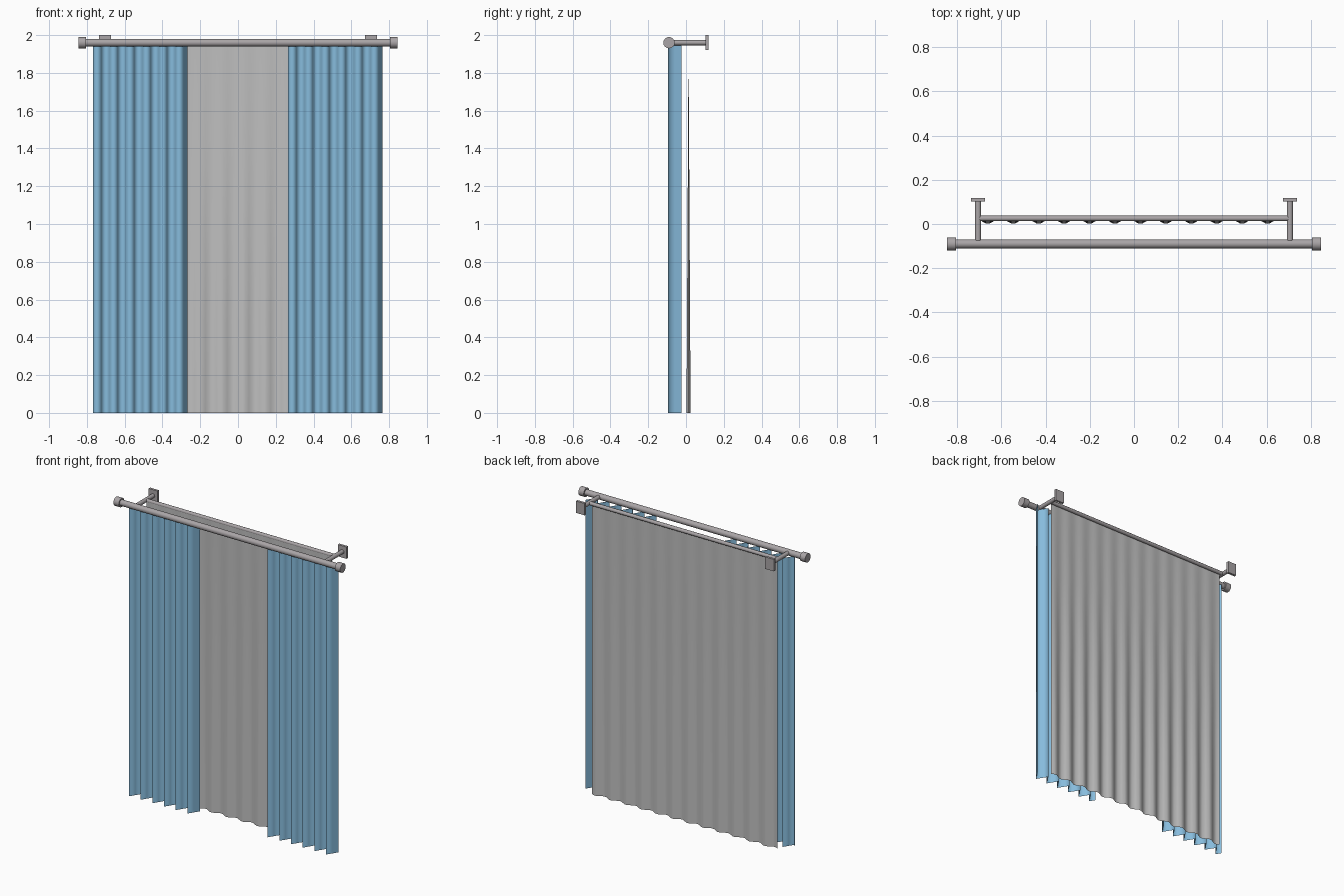
import bpy, math
from mathutils import Vector

if "Cube" in bpy.data.objects:
    bpy.data.objects.remove(bpy.data.objects["Cube"])


def mat(name, rgb):
    m = bpy.data.materials.new(name)
    m.diffuse_color = (*rgb, 1)
    m.use_nodes = True
    m.node_tree.nodes["Principled BSDF"].inputs["Base Color"].default_value = m.diffuse_color
    return m


BLUE = mat("blue_cloth", (0.24, 0.50, 0.72))
SHEER = mat("grey_sheer", (0.52, 0.52, 0.52))
METAL = mat("grey_metal", (0.40, 0.375, 0.385))
ROD_Z = 1.96


def smooth(ob, angle):
    bpy.ops.object.select_all(action='DESELECT')
    ob.select_set(True)
    bpy.context.view_layer.objects.active = ob
    bpy.ops.object.shade_smooth_by_angle(angle=math.radians(angle))


def bar(name, a, b, r, sides=16):
    a, b = Vector(a), Vector(b)
    d = b - a
    bpy.ops.mesh.primitive_cylinder_add(vertices=sides, radius=r, depth=d.length, location=(a + b) / 2)
    ob = bpy.context.object
    ob.rotation_euler = d.to_track_quat('Z', 'Y').to_euler()
    ob.name = name
    ob.data.materials.append(METAL)
    smooth(ob, 40)


def drape(name, x0, x1, y, z1, amp_low, amp_top, segs, step, rows, m):
    """Thin pleated sheet; the fold depth runs from amp_low (hem) to amp_top."""
    verts, faces = [], []
    for j in range(rows + 1):
        t = j / rows
        amp = amp_low + (amp_top - amp_low) * t
        for i in range(segs + 1):
            verts.append((x0 + (x1 - x0) * i / segs, y - amp * math.sin(i * step), z1 * t))
    n = segs + 1
    for j in range(rows):
        for i in range(segs):
            k = j * n + i
            faces.append((k, k + 1, k + n + 1, k + n))
    me = bpy.data.meshes.new(name)
    me.from_pydata(verts, [], faces)
    me.materials.append(m)
    ob = bpy.data.objects.new(name, me)
    bpy.context.collection.objects.link(ob)
    for p in me.polygons:
        p.use_smooth = True


# Rods
bar("front_rod", (-0.82, -0.09, ROD_Z), (0.82, -0.09, ROD_Z), 0.02)
bar("back_rod", (-0.70, 0.025, ROD_Z), (0.70, 0.025, ROD_Z), 0.0125, 12)

# Finials, bracket arms and wall plates on both ends
for side, s in (("left", -1), ("right", 1)):
    bar(side + "_finial", (s * 0.805, -0.09, ROD_Z), (s * 0.845, -0.09, ROD_Z), 0.03)
    bar(side + "_bracket_arm", (s * 0.705, -0.09, ROD_Z), (s * 0.705, 0.11, ROD_Z), 0.014, 12)
    bpy.ops.mesh.primitive_cube_add(size=1, location=(s * 0.705, 0.11, ROD_Z))
    plate = bpy.context.object
    plate.name = side + "_wall_plate"
    plate.scale = (0.064, 0.016, 0.08)
    plate.data.materials.append(METAL)

# Two pleated curtains with straight folds
for name, x in (("left_curtain", -0.767), ("right_curtain", 0.266)):
    drape(name, x, x + 0.5, -0.06, 1.945, 0.035, 0.035, 23, math.pi / 2, 1, BLUE)

# Sheer panel behind, gathered flat at the top
drape("sheer_panel", -0.69, 0.69, 0.0135, 1.96, 0.0125, 0.0, 72, math.pi / 3, 4, SHEER)
